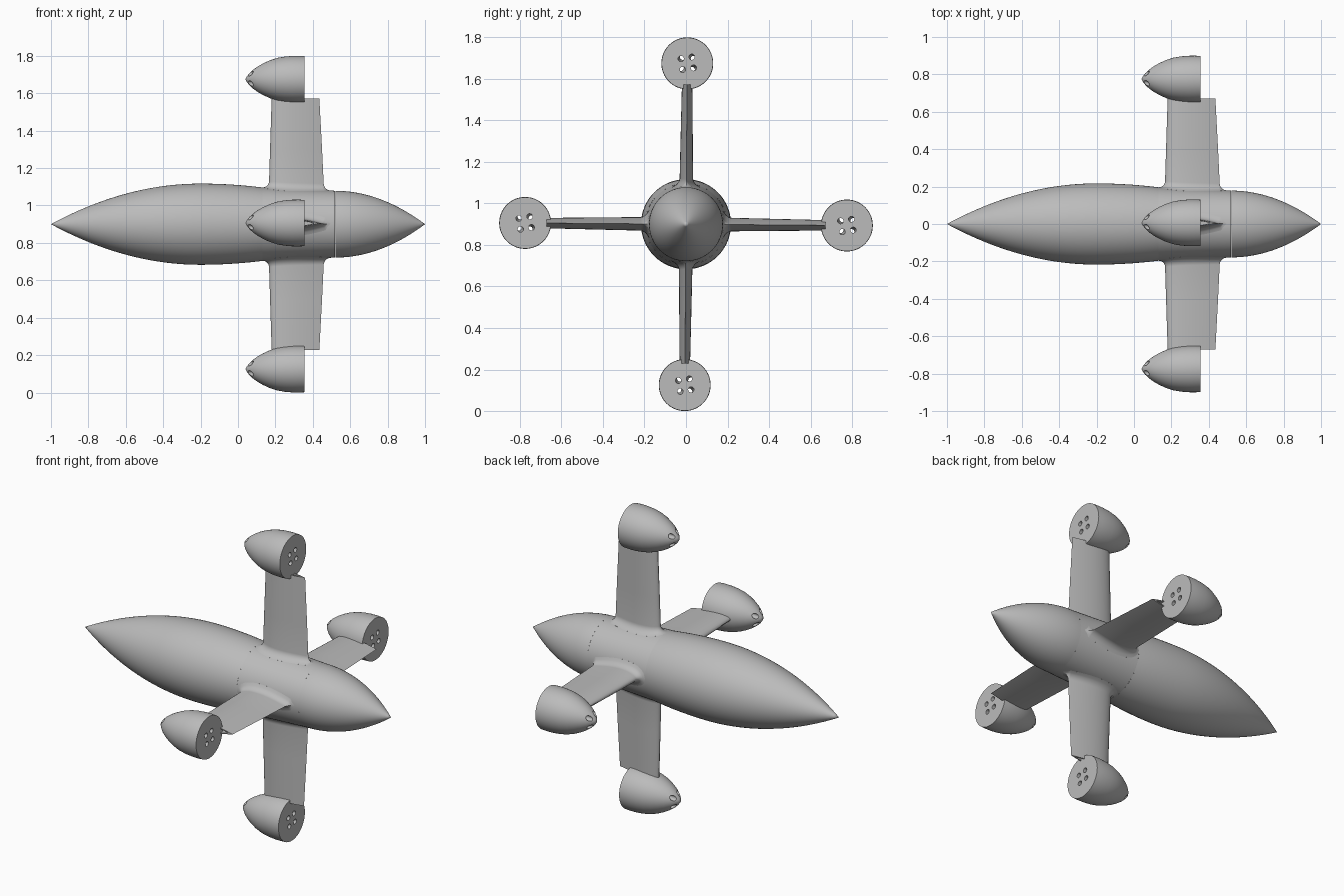
import bpy, bmesh, math
from mathutils import Vector, Matrix

AXIS_Z = 0.9          # height of the hull axis
TWIST = -0.008        # slight roll of the fins
FILLET = 0.035

cube = bpy.data.objects.get("Cube")
if cube:
    bpy.data.objects.remove(cube, do_unlink=True)

grey = bpy.data.materials.new("plain grey")
grey.use_nodes = True
grey.diffuse_color = (0.5, 0.5, 0.5, 1)
grey.node_tree.nodes["Principled BSDF"].inputs["Base Color"].default_value = (0.5, 0.5, 0.5, 1)


def to_mesh(name, bm):
    bmesh.ops.recalc_face_normals(bm, faces=bm.faces)
    mesh = bpy.data.meshes.new(name)
    bm.to_mesh(mesh)
    bm.free()
    mesh.materials.append(grey)
    return mesh


def place(name, mesh, roll=0.0):
    obj = bpy.data.objects.new(name, mesh)
    bpy.context.collection.objects.link(obj)
    obj.location.z = AXIS_Z
    obj.rotation_euler.x = roll
    bpy.ops.object.select_all(action="DESELECT")
    obj.select_set(True)
    bpy.context.view_layer.objects.active = obj
    bpy.ops.object.shade_smooth_by_angle(angle=math.radians(35))
    return obj


def bridge(bm, a, b):
    n = len(a)
    for i in range(n):
        bm.faces.new((a[i], a[(i + 1) % n], b[(i + 1) % n], b[i]))


def lathe(name, points, z=0.0, segments=64):
    """Turn (x, radius) points round an axis parallel to x."""
    bm = bmesh.new()
    verts = [bm.verts.new((x, 0, z + r)) for x, r in points]
    edges = [bm.edges.new(pair) for pair in zip(verts, verts[1:])]
    bmesh.ops.spin(bm, geom=verts + edges, cent=(0, 0, z), axis=(1, 0, 0),
                   angle=math.tau, steps=segments, use_duplicate=False)
    bmesh.ops.remove_doubles(bm, verts=bm.verts, dist=1e-5)
    return to_mesh(name, bm)


# Hull: pointed nose, nearly straight centre, rounded cone tail
def hull_radius(x):
    if x < -0.2:
        return 0.217 * (1 - ((x + 0.2) / 0.8) ** 2)
    if x < 0.13:
        return 0.217 - 0.19 * (x + 0.2) ** 2
    if x < 0.52:
        return 0.196 - 0.045 * (x - 0.13)
    return 0.1785 * (1 - ((x - 0.52) / 0.48) ** 2)


def hull_section(name, start, end, steps):
    xs = [start + (end - start) * i / steps for i in range(steps + 1)]
    place(name, lathe(name, [(x, max(hull_radius(x), 0)) for x in xs]))


hull_section("hull_nose", -1, 0.13, 40)
hull_section("hull_centre", 0.13, 0.5199, 8)
hull_section("hull_tail", 0.52, 1, 28)


# Fin: tapered airfoil, filleted into the hull, with a hollow tip
def airfoil(span, offset=0.0, count=36):
    f = (span - 0.2) / 0.472
    lead, trail = 0.165 + 0.015 * f, 0.46 - 0.025 * f
    half = 0.033 - 0.008 * f
    pts = []
    for i in range(count):
        a = math.tau * i / count
        u = (1 + math.cos(a)) / 2
        t = half * 2.6 * math.sqrt(u) * (1 - u)
        pts.append(Vector((lead + (trail - lead) * u, math.copysign(t, math.sin(a)))))
    out = []
    for i, p in enumerate(pts):
        d = pts[(i + 1) % count] - pts[i - 1]
        out.append(p + Vector((d.y, -d.x)).normalized() * offset)
    return out


def fin_mesh():
    bm = bmesh.new()
    loops = []
    for h in (-0.02, 0, 0.003, 0.007, 0.013, 0.02, 0.028, FILLET):
        gap = FILLET - max(h, 0)
        flare = FILLET - math.sqrt(FILLET ** 2 - gap ** 2)
        loops.append([bm.verts.new((p.x, p.y, math.sqrt(hull_radius(p.x) ** 2 - p.y ** 2) + h))
                      for p in airfoil(0.2 + h, flare)])
    for span in (0.4, 0.672):
        loops.append([bm.verts.new((p.x, p.y, span)) for p in airfoil(span)])
    centre = Vector((0.29, 0))
    for span in (0.672, 0.5):
        inner = [centre + (p - centre) * 0.82 for p in airfoil(0.672)]
        loops.append([bm.verts.new((p.x, p.y, span)) for p in inner])
    for a, b in zip(loops, loops[1:]):
        bridge(bm, a, b)
    bm.faces.new(loops[0])
    bm.faces.new(loops[-1])
    return to_mesh("fin", bm)


# Pod: blunt ogive with flat rear and four twisted through holes
POD_Z = 0.775


def pod_mesh():
    points = [(0.04, 0), (0.047, 0.014), (0.06, 0.031), (0.08, 0.05), (0.105, 0.068),
              (0.135, 0.085), (0.17, 0.101), (0.21, 0.114), (0.25, 0.121),
              (0.29, 0.1245), (0.325, 0.125), (0.355, 0.1235), (0.355, 0)]
    pod = place("pod_blank", lathe("pod_blank", points, POD_Z))
    bm = bmesh.new()
    for k in range(4):
        mid = math.tau * (k + 0.5) / 4
        ends = [Vector((x, 0.038 * math.cos(a), POD_Z + 0.038 * math.sin(a)))
                for x, a in ((0, mid - 0.22), (0.4, mid + 0.22))]
        along = ends[1] - ends[0]
        turn = along.to_track_quat("Z", "Y").to_matrix().to_4x4()
        bmesh.ops.create_cone(bm, cap_ends=True, segments=20, radius1=0.014, radius2=0.014,
                              depth=along.length,
                              matrix=Matrix.Translation((ends[0] + ends[1]) / 2) @ turn)
    cutter = place("hole_cutter", to_mesh("hole_cutter", bm))
    cutter.hide_render = True
    cut = pod.modifiers.new("holes", "BOOLEAN")
    cut.operation = "DIFFERENCE"
    cut.solver = "EXACT"
    cut.object = cutter
    bpy.context.view_layer.update()
    graph = bpy.context.evaluated_depsgraph_get()
    mesh = bpy.data.meshes.new_from_object(pod.evaluated_get(graph))
    for helper in (pod, cutter):
        bpy.data.objects.remove(helper, do_unlink=True)
    return mesh


fin, pod = fin_mesh(), pod_mesh()
for k, side in enumerate(("top", "front", "bottom", "back")):
    roll = TWIST + k * math.pi / 2
    place(side + "_fin", fin.copy(), roll)
    place(side + "_pod", pod.copy(), roll)
